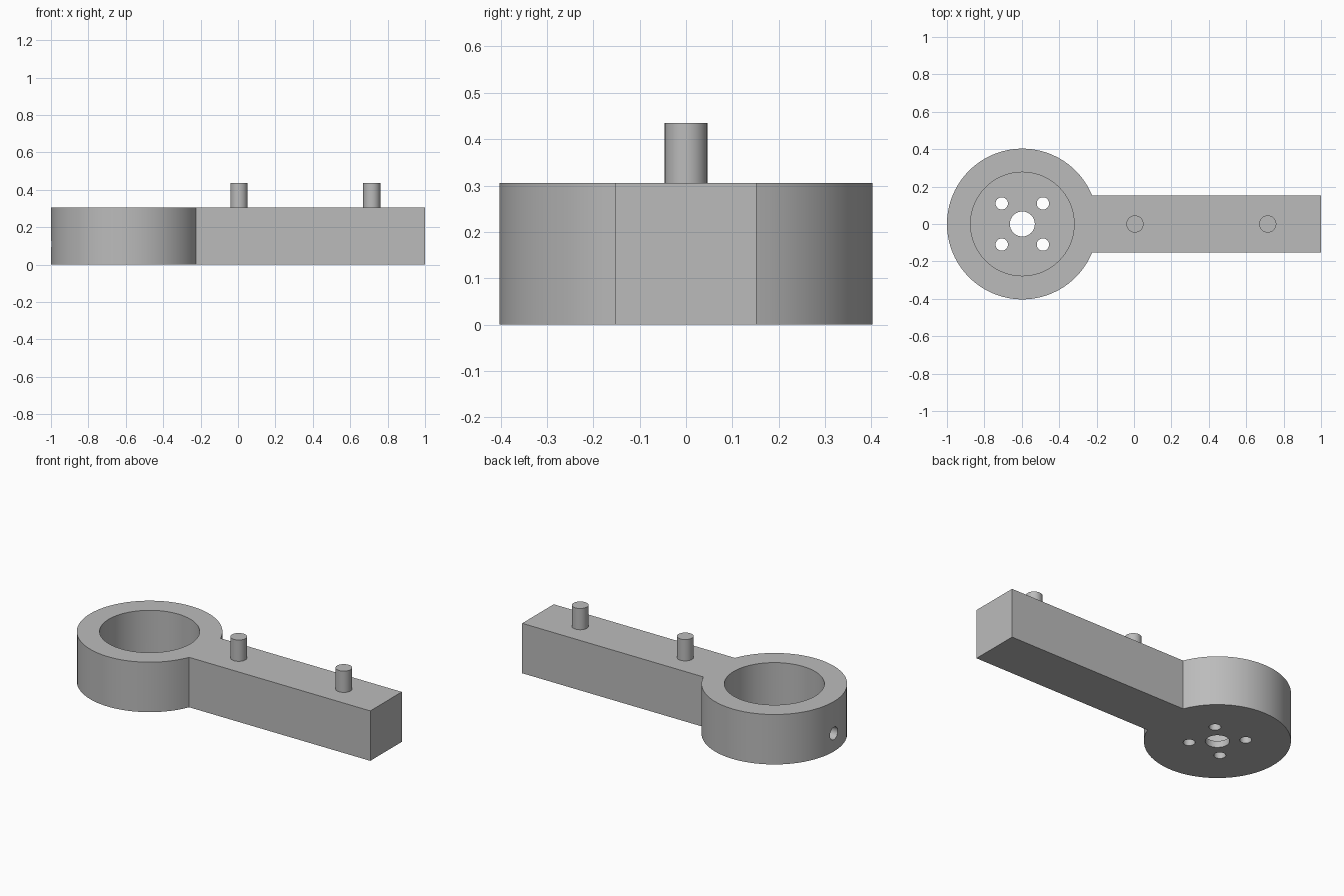
import bpy, bmesh, math
from mathutils import Vector

cube = bpy.data.objects.get("Cube")
if cube:
    bpy.data.objects.remove(cube, do_unlink=True)

HEIGHT, FLOOR = 0.305, 0.04
RING_X, RING_R, BORE_R = -0.597, 0.403, 0.277
ARM_HALF, ARM_END = 0.152, 1.0

grey = bpy.data.materials.new("plain grey")
grey.use_nodes = True
colour = (0.5, 0.5, 0.5, 1)
grey.diffuse_color = colour
grey.node_tree.nodes["Principled BSDF"].inputs["Base Color"].default_value = colour


def finish(obj):
    bpy.ops.object.select_all(action="DESELECT")
    obj.select_set(True)
    bpy.context.view_layer.objects.active = obj
    bpy.ops.object.shade_smooth_by_angle(angle=math.radians(30))


def cylinder(name, radius, start, end, sides=32):
    """Cylinder running between two points."""
    start, end = Vector(start), Vector(end)
    axis = end - start
    bpy.ops.mesh.primitive_cylinder_add(
        vertices=sides, radius=radius, depth=axis.length,
        location=(start + end) / 2,
        rotation=axis.to_track_quat("Z", "Y").to_euler())
    obj = bpy.context.object
    obj.name = name
    obj.data.materials.append(grey)
    return obj


# Body: round housing and straight arm as one extruded outline
join = math.asin(ARM_HALF / RING_R)
steps = 72
outline = [(ARM_END, -ARM_HALF), (ARM_END, ARM_HALF)]
for i in range(steps + 1):
    a = join + (2 * math.pi - 2 * join) * i / steps
    outline.append((RING_X + RING_R * math.cos(a), RING_R * math.sin(a)))

bm = bmesh.new()
base = bm.faces.new([bm.verts.new((x, y, 0)) for x, y in outline])
top = bmesh.ops.extrude_face_region(bm, geom=[base])["geom"]
bmesh.ops.translate(bm, vec=(0, 0, HEIGHT),
                    verts=[v for v in top if isinstance(v, bmesh.types.BMVert)])
bmesh.ops.recalc_face_normals(bm, faces=bm.faces)
mesh = bpy.data.meshes.new("arm_body")
bm.to_mesh(mesh)
bm.free()
body = bpy.data.objects.new("arm_body", mesh)
bpy.context.collection.objects.link(body)
mesh.materials.append(grey)

# Cutters: cup bore, shaft hole, four screw holes, side wire hole
cutters = [
    cylinder("bore_cutter", BORE_R, (RING_X, 0, FLOOR), (RING_X, 0, 0.5), 72),
    cylinder("shaft_cutter", 0.067, (RING_X, 0, -0.1), (RING_X, 0, 0.1)),
    cylinder("wire_cutter", 0.038, (-1.1, 0, 0.11), (RING_X - 0.15, 0, 0.11)),
]
for sx in (-1, 1):
    for sy in (-1, 1):
        x, y = RING_X + sx * 0.11, sy * 0.11
        cutters.append(cylinder("screw_cutter", 0.033, (x, y, -0.1), (x, y, 0.1)))

for cutter in cutters:
    cutter.hide_render = True
    mod = body.modifiers.new("cut", "BOOLEAN")
    mod.operation = "DIFFERENCE"
    mod.solver = "EXACT"
    mod.object = cutter
    bpy.context.view_layer.objects.active = body
    bpy.ops.object.modifier_apply(modifier=mod.name)
    bpy.data.objects.remove(cutter, do_unlink=True)
finish(body)

# Locating pins on the arm
for name, x in (("inner_pin", 0.005), ("outer_pin", 0.715)):
    finish(cylinder(name, 0.046, (x, 0, HEIGHT - 0.02), (x, 0, 0.435)))
